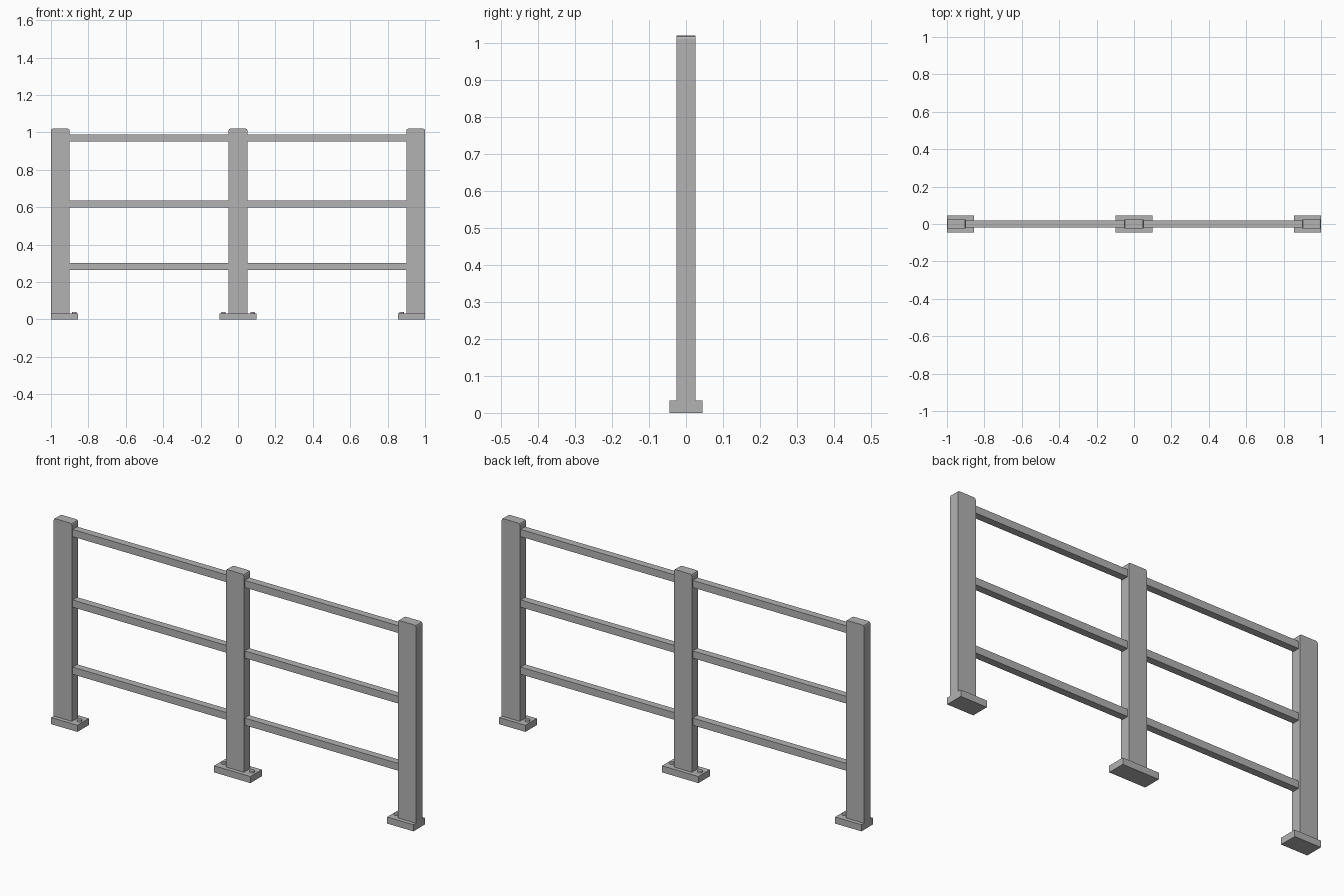
import bpy
import bmesh

cube = bpy.data.objects.get("Cube")
if cube:
    bpy.data.objects.remove(cube, do_unlink=True)

# Single painted-metal colour
metal = bpy.data.materials.new("grey_metal")
metal.use_nodes = True
GREY = (0.45, 0.45, 0.45, 1)
metal.diffuse_color = GREY
metal.node_tree.nodes["Principled BSDF"].inputs["Base Color"].default_value = GREY

POST_TOP, PLATE_TOP = 1.02, 0.033


def finish(name, bm):
    bmesh.ops.recalc_face_normals(bm, faces=bm.faces)
    mesh = bpy.data.meshes.new(name)
    bm.to_mesh(mesh)
    bm.free()
    mesh.materials.append(metal)
    obj = bpy.data.objects.new(name, mesh)
    bpy.context.collection.objects.link(obj)
    return obj


def box(name, x, y, z, chamfer=0):
    """Box between (min, max) pairs, optionally chamfering its top end edges."""
    bm = bmesh.new()
    bmesh.ops.create_cube(bm, size=1)
    for v in bm.verts:
        v.co = [r[0] if c < 0 else r[1] for c, r in zip(v.co, (x, y, z))]
    if chamfer:
        edges = [e for e in bm.edges
                 if all(v.co.z == z[1] or abs(v.co.z - z[1]) < 1e-5 for v in e.verts)
                 and abs(e.verts[0].co.x - e.verts[1].co.x) < 1e-5]
        bmesh.ops.bevel(bm, geom=edges, offset=chamfer, segments=2,
                        profile=0.5, affect='EDGES')
    return finish(name, bm)


def bolt(name, x):
    bm = bmesh.new()
    bmesh.ops.create_cone(bm, cap_ends=True, segments=12, radius1=0.013,
                          radius2=0.011, depth=0.012)
    bmesh.ops.translate(bm, verts=bm.verts, vec=(x, 0, PLATE_TOP + 0.002))
    finish(name, bm)


# Posts with their foot plates and bolts
for side, x, plate, bolts in (
        ("right", -0.95, (-1, -0.855), (-0.875,)),
        ("middle", 0, (-0.1, 0.1), (-0.078, 0.078)),
        ("left", 0.95, (0.855, 1), (0.875,))):
    box(side + "_post", (x - 0.05, x + 0.05), (-0.025, 0.025),
        (PLATE_TOP, POST_TOP), chamfer=0.009)
    box(side + "_foot_plate", plate, (-0.045, 0.045), (0, PLATE_TOP))
    for i, bx in enumerate(bolts):
        bolt(f"{side}_bolt_{i + 1}", bx)

# Horizontal rails in both bays
for level, z in (("lower", 0.283), ("centre", 0.618), ("upper", 0.97)):
    for side, x in (("right", (-0.9, -0.05)), ("left", (0.05, 0.9))):
        box(f"{level}_{side}_rail", x, (-0.018, 0.018), (z - 0.018, z + 0.018))
